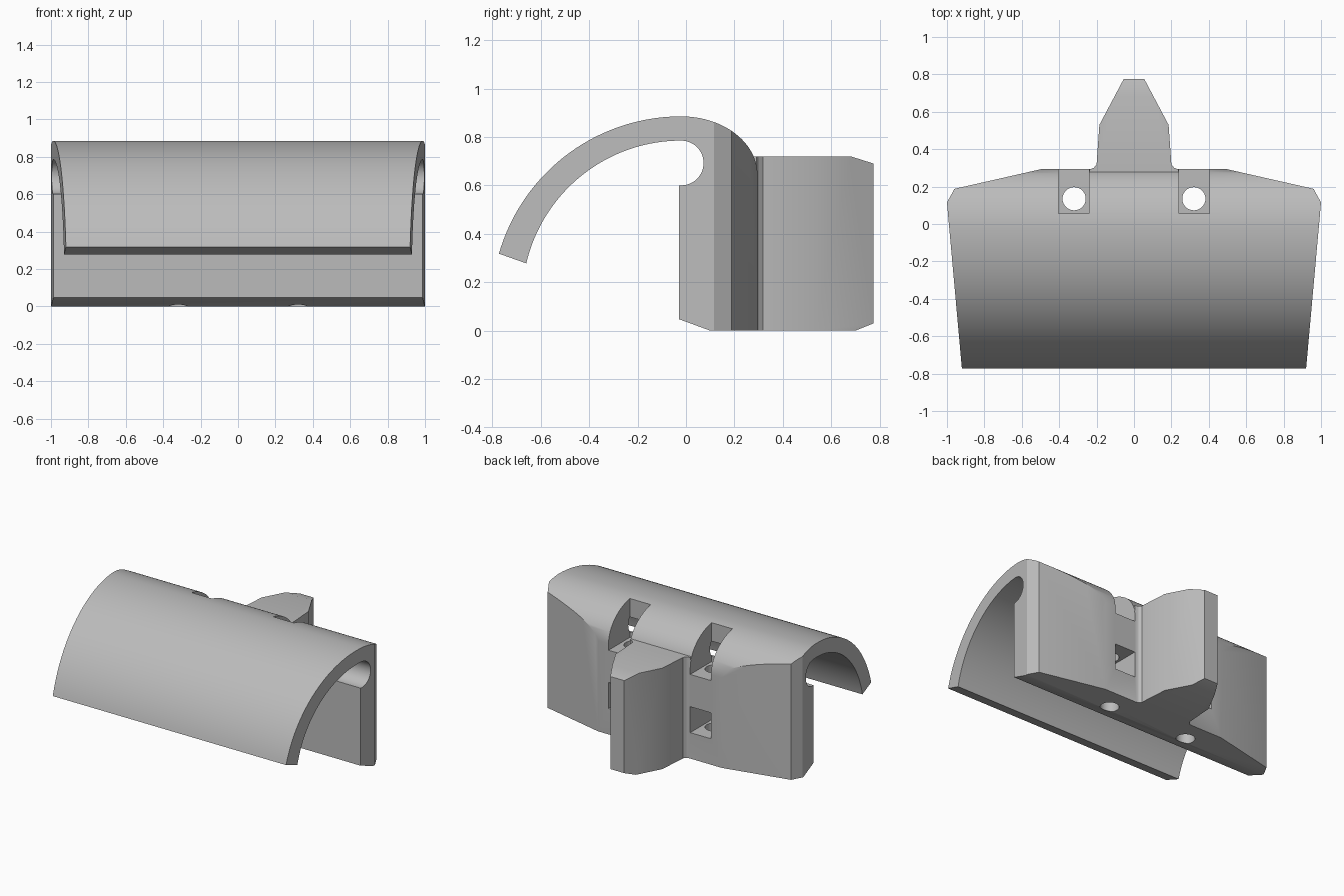
import bpy, bmesh
from math import sin, cos, pi, atan2

cube = bpy.data.objects.get("Cube")
if cube:
    bpy.data.objects.remove(cube, do_unlink=True)

grey = bpy.data.materials.new("plain grey")
grey.use_nodes = True
COLOUR = (0.5, 0.5, 0.5, 1)
grey.diffuse_color = COLOUR
grey.node_tree.nodes["Principled BSDF"].inputs["Base Color"].default_value = COLOUR


def prism(name, outline, place, low, high):
    """Extrude a 2D outline from low to high; place maps (u, v, depth) to a point."""
    bm = bmesh.new()
    rings = [[bm.verts.new(place(u, v, d)) for u, v in outline] for d in (low, high)]
    n = len(outline)
    for ring in rings:
        bm.faces.new(ring)
    for i in range(n):
        j = (i + 1) % n
        bm.faces.new((rings[0][i], rings[0][j], rings[1][j], rings[1][i]))
    bmesh.ops.recalc_face_normals(bm, faces=bm.faces)
    mesh = bpy.data.meshes.new(name)
    bm.to_mesh(mesh)
    bm.free()
    mesh.materials.append(grey)
    obj = bpy.data.objects.new(name, mesh)
    bpy.context.collection.objects.link(obj)
    return obj


def combine(obj, other, operation):
    mod = obj.modifiers.new(operation.lower(), 'BOOLEAN')
    mod.operation, mod.solver, mod.object = operation, 'EXACT', other
    bpy.context.view_layer.objects.active = obj
    bpy.ops.object.modifier_apply(modifier=mod.name)
    bpy.data.objects.remove(other, do_unlink=True)


def side(u, v, d):
    return (d, u, v)


def plan(u, v, d):
    return (u, v, d)


def arc(cy, cz, ry, rz, start, end, steps):
    return [(cy + ry * cos(start + (end - start) * i / steps),
             cz + rz * sin(start + (end - start) * i / steps)) for i in range(steps + 1)]


def mirrored(half):
    return half + [(-x, y) for x, y in reversed(half)]


def box(name, x0, x1, y0, y1, z0, z1):
    return prism(name, [(x0, y0), (x1, y0), (x1, y1), (x0, y1)], plan, z0, z1)


# Hooked body: curved hood in front, back wall behind
AXIS = -0.02
outer = arc(AXIS, 0.102, 0.783, 0.783, atan2(0.216, -0.753), pi / 2, 40)
shoulder = arc(AXIS, 0.645, 0.315, 0.24, pi / 2, 0, 24)[1:]
wall = [(0.295, 0), (0.1, 0), (-0.028, 0.047), (-0.028, 0.6)]
groove = arc(AXIS, 0.6925, 0.0925, 0.0925, -pi / 2, pi / 2, 24)
inner = arc(AXIS, 0.128, 0.657, 0.657, pi / 2, atan2(0.15, -0.64), 40)[1:]
body = prism("hooked_body", outer + shoulder + wall + groove + inner, side, -1.1, 1.1)
taper = mirrored([(0.92, -0.775), (1, 0.115), (0.96, 0.188), (0.48, 0.297)])
combine(body, prism("body_taper", taper, plan, -0.1, 1), 'INTERSECT')

# Tapered rear tongue with chamfered end
tongue_outline = mirrored([(0.238, 0.15), (0.238, 0.292), (0.215, 0.3), (0.2, 0.318),
                           (0.185, 0.53), (0.055, 0.775)])
tongue = prism("rear_tongue", tongue_outline, plan, -0.1, 1)
tongue_side = [(0.14, 0), (0.7, 0), (0.775, 0.03), (0.775, 0.69), (0.68, 0.72), (0.14, 0.72)]
combine(tongue, prism("tongue_side", tongue_side, side, -0.5, 0.5), 'INTERSECT')
combine(body, tongue, 'UNION')

# Bolt pockets and vertical bolt holes either side of the tongue
for s in (-1, 1):
    for z0, z1 in ((0.6, 1), (0.185, 0.37)):
        combine(body, box("pocket", s * 0.24, s * 0.405, 0.055, 0.4, z0, z1), 'DIFFERENCE')
    circle = arc(s * 0.32, 0.135, 0.062, 0.062, 0, 2 * pi, 32)[:-1]
    combine(body, prism("bolt_hole", circle, plan, -0.1, 0.7), 'DIFFERENCE')

# Smooth curves, sharp edges
bpy.ops.object.select_all(action='DESELECT')
body.select_set(True)
bpy.context.view_layer.objects.active = body
bpy.ops.object.shade_smooth_by_angle(angle=pi / 7)
